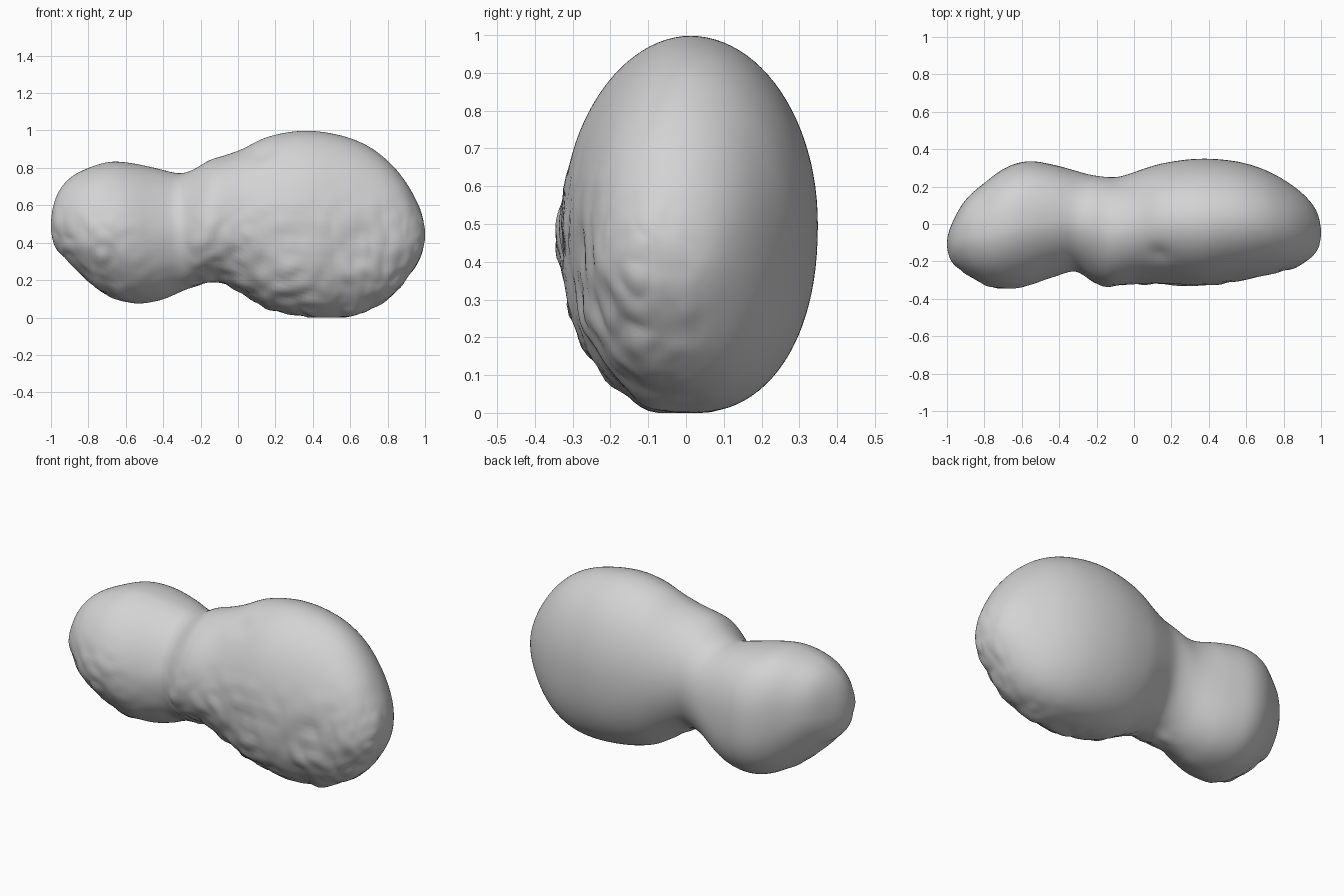
import bpy, bmesh, math
from mathutils import Vector, noise

if "Cube" in bpy.data.objects:
    bpy.data.objects.remove(bpy.data.objects["Cube"])

# Stations along the body: x, bottom, top, front, back
STATIONS = [
    (-1, .49, .49, -.11, -.11), (-.97, .36, .65, -.2, .01),
    (-.9, .29, .745, -.265, .13), (-.8, .19, .8, -.325, .22),
    (-.68, .11, .834, -.345, .305), (-.56, .075, .825, -.33, .337),
    (-.42, .09, .795, -.28, .315), (-.31, .135, .77, -.25, .285),
    (-.24, .165, .79, -.295, .265), (-.15, .19, .845, -.335, .252),
    (-.08, .19, .865, -.33, .252), (.02, .13, .9, -.32, .285),
    (.15, .045, .965, -.32, .325), (.35, .005, 1, -.33, .35),
    (.55, .0, .975, -.305, .335), (.7, .035, .915, -.275, .29),
    (.82, .11, .82, -.245, .225), (.92, .235, .69, -.2, .145),
    (.98, .34, .56, -.13, .06), (1, .45, .45, -.04, -.04),
]
ANGLES = [math.acos(-s[0]) for s in STATIONS]
RINGS, SIDES = 150, 96


def slope(i, k):
    a, b = max(i - 1, 0), min(i + 1, len(STATIONS) - 1)
    return (STATIONS[b][k] - STATIONS[a][k]) / (ANGLES[b] - ANGLES[a])


def outline(t, k):
    """Smooth value of one outline at angle t along the body."""
    i = 0
    while i < len(ANGLES) - 2 and ANGLES[i + 1] < t:
        i += 1
    h = ANGLES[i + 1] - ANGLES[i]
    u = (t - ANGLES[i]) / h
    p, q = STATIONS[i][k], STATIONS[i + 1][k]
    a, b = slope(i, k) * h, slope(i + 1, k) * h
    return p + u * a + u * u * (3 * (q - p) - 2 * a - b) + u ** 3 * (2 * (p - q) + a + b)


def ramp(v, low, high):
    u = min(max((v - low) / (high - low), 0), 1)
    return u * u * (3 - 2 * u)


def section(x, a):
    """Unit section of the body, each quadrant leaner or boxier than an ellipse."""
    c, s = math.cos(a), math.sin(a)
    small = 1 - ramp(x, -.45, -.2)
    big = ramp(x, .0, .4)
    tip = 1 - ramp(x, -.92, -.65)
    if s > 0 and c > 0:
        power = 2 + small * .4
    elif s > 0:
        power = 1.82 + big * .12
    elif c > 0:
        power = 2 + big * .25 + small * (.35 - .5 * tip)
    else:
        power = 2 + big * .4 - small * .1
    e = 2 / power
    return math.copysign(abs(c) ** e, c), math.copysign(abs(s) ** e, s)


def weather(p, n):
    """Rough, pitted ground on the low front; smooth ground elsewhere."""
    rough = ramp(-n.y + .3 * n.x, -.25, .5) * ramp(-p.z, -.8, -.25)
    low = ramp(-n.z, .2, .9) * ramp(-p.y, -.15, .1)
    smooth_neck = ramp(p.x, -.65, -.5) * (1 - ramp(p.x, -.3, -.2))
    mask = max(rough, low) * (1 - .8 * smooth_neck)
    pits = noise.noise(p * 6) * .5 + noise.noise(p * 13) * .3
    ridge = abs(noise.noise(p * 9 + Vector((3, 1, 2)))) - .2
    dent = (p - Vector((.13, -.17, .89))).length
    return mask * (pits * .024 + ridge * .018) - .014 * math.exp(-(dent / .06) ** 2)


# Two-lobed body, lofted ring by ring
bm = bmesh.new()
rings = []
for r in range(1, RINGS):
    t = math.pi * r / RINGS
    x = -math.cos(t)
    bottom, top, front, back = (outline(t, k) for k in range(1, 5))
    cy, cz = (front + back) / 2, (bottom + top) / 2
    ry, rz = (back - front) / 2, (top - bottom) / 2
    ring = []
    for s in range(SIDES):
        across, up = section(x, math.tau * s / SIDES)
        ring.append(bm.verts.new((x, cy + ry * across, cz + rz * up)))
    rings.append(ring)
for lower, upper in zip(rings, rings[1:]):
    for s in range(SIDES):
        n = (s + 1) % SIDES
        bm.faces.new((lower[s], lower[n], upper[n], upper[s]))

# Rounded tips
for ring, end in ((rings[0], STATIONS[0]), (rings[-1], STATIONS[-1])):
    tip = bm.verts.new((end[0], end[3], end[1]))
    for s in range(SIDES):
        bm.faces.new((ring[s], ring[(s + 1) % SIDES], tip))
bmesh.ops.recalc_face_normals(bm, faces=bm.faces)

# Soften the seams between quadrants
for step in range(6):
    bmesh.ops.smooth_vert(bm, verts=bm.verts, factor=.5, use_axis_x=False,
                          use_axis_y=True, use_axis_z=True)
bm.normal_update()

# Weathered surface
moves = [(v, v.normal * weather(v.co, v.normal)) for v in bm.verts]
for v, move in moves:
    v.co += move
    v.co.z = max(v.co.z, 0)

mesh = bpy.data.meshes.new("rock_body")
bm.to_mesh(mesh)
bm.free()
body = bpy.data.objects.new("rock_body", mesh)
bpy.context.collection.objects.link(body)

# Plain grey stone
stone = bpy.data.materials.new("grey_stone")
stone.use_nodes = True
stone.diffuse_color = (.65, .65, .65, 1)
stone.node_tree.nodes["Principled BSDF"].inputs["Base Color"].default_value = (.65, .65, .65, 1)
mesh.materials.append(stone)

bpy.context.view_layer.objects.active = body
body.select_set(True)
bpy.ops.object.shade_smooth_by_angle(angle=math.radians(50))
